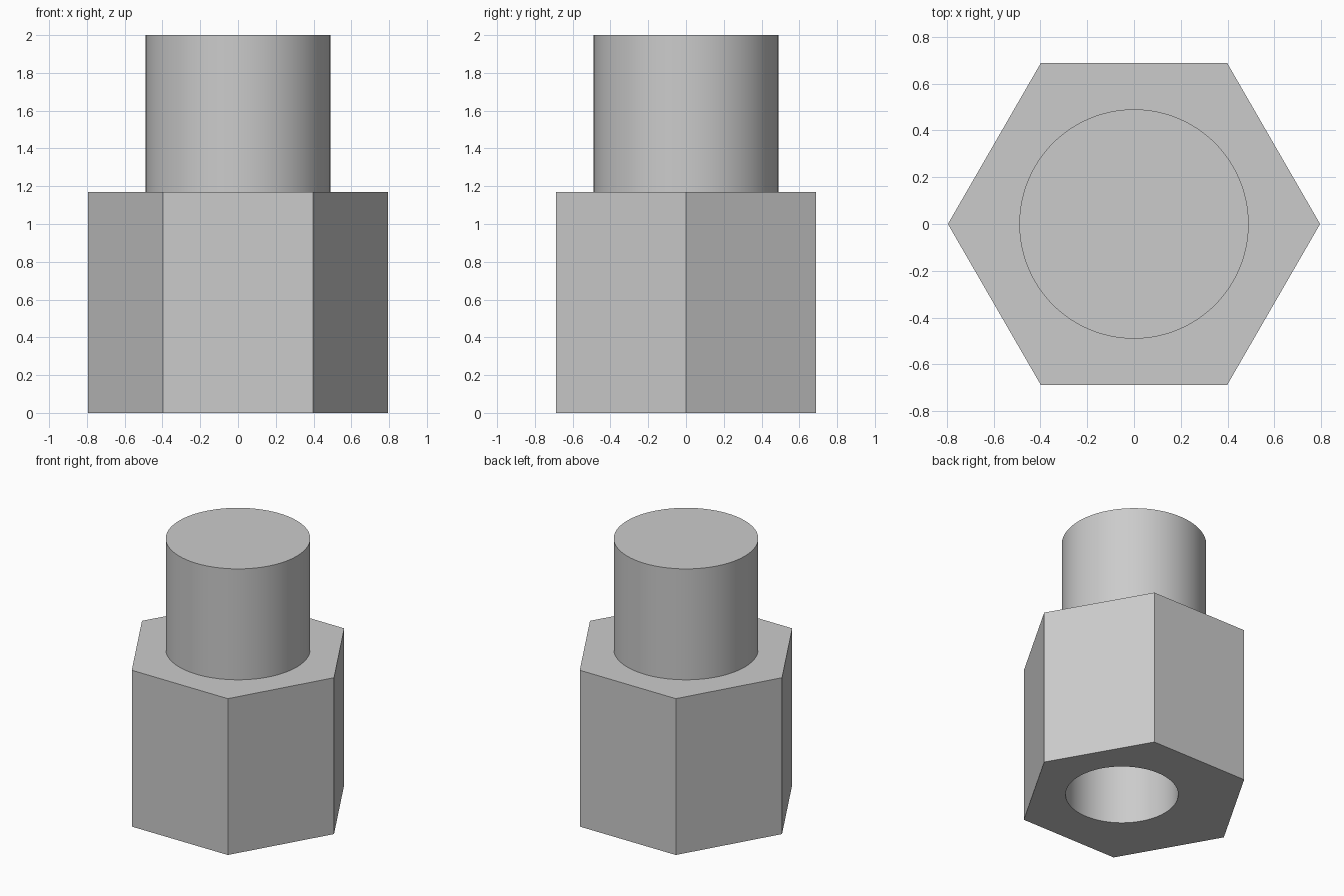
import bpy
import bmesh
from math import cos, sin, tau

cube = bpy.data.objects.get("Cube")
if cube:
    bpy.data.objects.remove(cube, do_unlink=True)

SEGMENTS = 96
HEIGHT, SHOULDER = 2.0, 1.17
HEX_RADIUS, NECK_RADIUS = 0.795, 0.49
BORE_RADIUS, BORE_X = 0.382, 0.107

grey = bpy.data.materials.new("plain grey")
grey.use_nodes = True
colour = (0.6, 0.6, 0.6, 1)
grey.diffuse_color = colour
grey.node_tree.nodes["Principled BSDF"].inputs["Base Color"].default_value = colour

bm = bmesh.new()


def ring(sides, radius, z, x=0.0):
    """Closed loop of edges around a vertical axis."""
    verts = [bm.verts.new((x + radius * cos(tau * i / sides),
                           radius * sin(tau * i / sides), z))
             for i in range(sides)]
    return [bm.edges.new((verts[i], verts[(i + 1) % sides]))
            for i in range(sides)]


def wall(a, b):
    bmesh.ops.bridge_loops(bm, edges=a + b)


def flat(outer, inner):
    bmesh.ops.triangle_fill(bm, edges=outer + inner, use_beauty=True)


# Outlines at each level
hex_low = ring(6, HEX_RADIUS, 0)
hex_high = ring(6, HEX_RADIUS, SHOULDER)
neck_low = ring(SEGMENTS, NECK_RADIUS, SHOULDER)
neck_high = ring(SEGMENTS, NECK_RADIUS, HEIGHT)
bore_low = ring(SEGMENTS, BORE_RADIUS, 0, BORE_X)
bore_high = ring(SEGMENTS, BORE_RADIUS, HEIGHT, BORE_X)

# Hexagonal body, round neck and off-centre bore
wall(hex_low, hex_high)
wall(neck_low, neck_high)
wall(bore_low, bore_high)

# Underside, shoulder and rim
flat(hex_low, bore_low)
flat(hex_high, neck_low)
wall(neck_high, bore_high)

bmesh.ops.recalc_face_normals(bm, faces=bm.faces)
mesh = bpy.data.meshes.new("hex_sleeve")
bm.to_mesh(mesh)
bm.free()
mesh.materials.append(grey)

sleeve = bpy.data.objects.new("hex_sleeve", mesh)
bpy.context.collection.objects.link(sleeve)
bpy.context.view_layer.objects.active = sleeve
sleeve.select_set(True)
bpy.ops.object.shade_smooth_by_angle()
